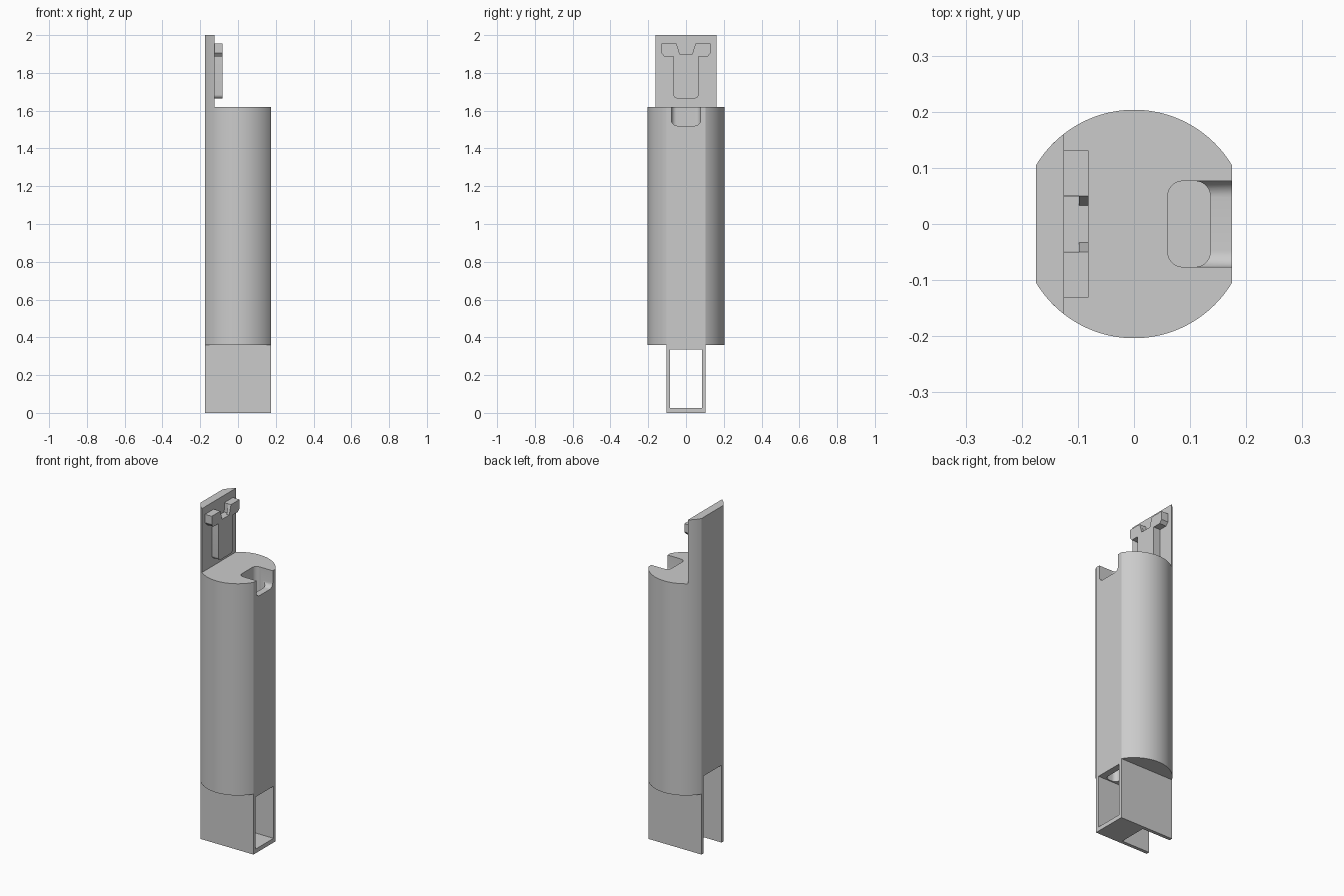
import bpy, bmesh, math
from mathutils import Vector

cube = bpy.data.objects.get("Cube")
if cube:
    bpy.data.objects.remove(cube, do_unlink=True)

grey = bpy.data.materials.new("plain grey")
grey.use_nodes = True
grey.diffuse_color = (0.6, 0.6, 0.6, 1)
grey.node_tree.nodes["Principled BSDF"].inputs["Base Color"].default_value = (0.6, 0.6, 0.6, 1)

FLAT = 0.175                    # half distance between the two flats
HALF = 0.104                    # half width of a flat
RADIUS = math.hypot(FLAT, HALF)


def prism(name, profile, axis, low, high):
    """Extrude a 2D profile along an axis; the other two axes keep xyz order."""
    def place(p, t):
        c = list(p)
        c.insert("xyz".index(axis), t)
        return Vector(c)
    bm = bmesh.new()
    face = bm.faces.new([bm.verts.new(place(p, low)) for p in profile])
    out = bmesh.ops.extrude_face_region(bm, geom=[face])
    shift = place((0, 0), high - low)
    bmesh.ops.translate(bm, vec=shift, verts=[v for v in out["geom"] if isinstance(v, bmesh.types.BMVert)])
    bmesh.ops.recalc_face_normals(bm, faces=bm.faces)
    mesh = bpy.data.meshes.new(name)
    bm.to_mesh(mesh)
    bm.free()
    mesh.materials.append(grey)
    ob = bpy.data.objects.new(name, mesh)
    bpy.context.collection.objects.link(ob)
    return ob


def arc(cx, cy, r, start, end, steps):
    angles = [math.radians(start + (end - start) * i / steps) for i in range(steps + 1)]
    return [(cx + r * math.cos(a), cy + r * math.sin(a)) for a in angles]


def rounded_rect(x0, x1, y0, y1, r):
    return (arc(x1 - r, y1 - r, r, 0, 90, 8) + arc(x0 + r, y1 - r, r, 90, 180, 8)
            + arc(x0 + r, y0 + r, r, 180, 270, 8) + arc(x1 - r, y0 + r, r, 270, 360, 8))


def cut(ob, cutters):
    bpy.context.view_layer.objects.active = ob
    for c in cutters:
        mod = ob.modifiers.new("cut", "BOOLEAN")
        mod.operation, mod.solver, mod.object = "DIFFERENCE", "EXACT", c
        bpy.ops.object.modifier_apply(modifier=mod.name)


def smooth(ob):
    bpy.ops.object.select_all(action="DESELECT")
    ob.select_set(True)
    bpy.context.view_layer.objects.active = ob
    bpy.ops.object.shade_smooth_by_angle(angle=math.radians(25))


# Main round body with two flats
edge = math.degrees(math.atan2(HALF, FLAT))
body = prism("body", arc(0, 0, RADIUS, edge, 180 - edge, 48)
             + arc(0, 0, RADIUS, 180 + edge, 360 - edge, 48), "z", 0.36, 1.62)

# Upright back plate following the body outline
plate_x = -0.125
turn = math.degrees(math.acos(plate_x / RADIUS))
plate = prism("back_plate", arc(0, 0, RADIUS, turn, 180 - edge, 8)
              + arc(0, 0, RADIUS, 180 + edge, 360 - turn, 8), "z", 1.62, 2.0)

# Hollow square base
base = prism("base_box", [(-FLAT, -HALF), (FLAT, -HALF), (FLAT, HALF), (-FLAT, HALF)], "z", 0, 0.36)

# Cutters: stepped cavity through the base, long bore, and rounded mouth at the top
cavity = prism("cavity_cutter", [(-0.2, -0.1), (0.01, -0.1), (0.01, 0.025), (0.2, 0.025),
                                 (0.2, 0.335), (0.01, 0.335), (0.01, 0.46), (-0.2, 0.46)],
               "y", -0.084, 0.084)
bore = prism("bore_cutter", rounded_rect(0.06, 0.136, -0.0765, 0.0765, 0.027), "z", 0.3, 1.7)
mouth = prism("mouth_cutter", rounded_rect(-0.077, 0.077, 1.52, 1.75, 0.03), "x", 0.098, 0.25)
cut(body, [cavity, bore, mouth])
cut(base, [cavity, bore])
for c in (cavity, bore, mouth):
    bpy.data.objects.remove(c, do_unlink=True)


# T-shaped catch on the plate: a front layer with a V notch, a rear one with a square notch
def catch(name, notch_half, x0, x1):
    half = [(notch_half, 1.9), (0.05, 1.955), (0.131, 1.955), (0.131, 1.905), (0.115, 1.887), (0.066, 1.887)]
    half += arc(0.046, 1.685, 0.02, 0, -90, 6)
    return prism(name, half + [(-y, z) for y, z in reversed(half)], "x", x0, x1)


rear = catch("catch_rear", 0.049, plate_x, -0.098)
front = catch("catch_front", 0.033, -0.098, -0.081)

for ob in (body, plate, base, rear, front):
    smooth(ob)
